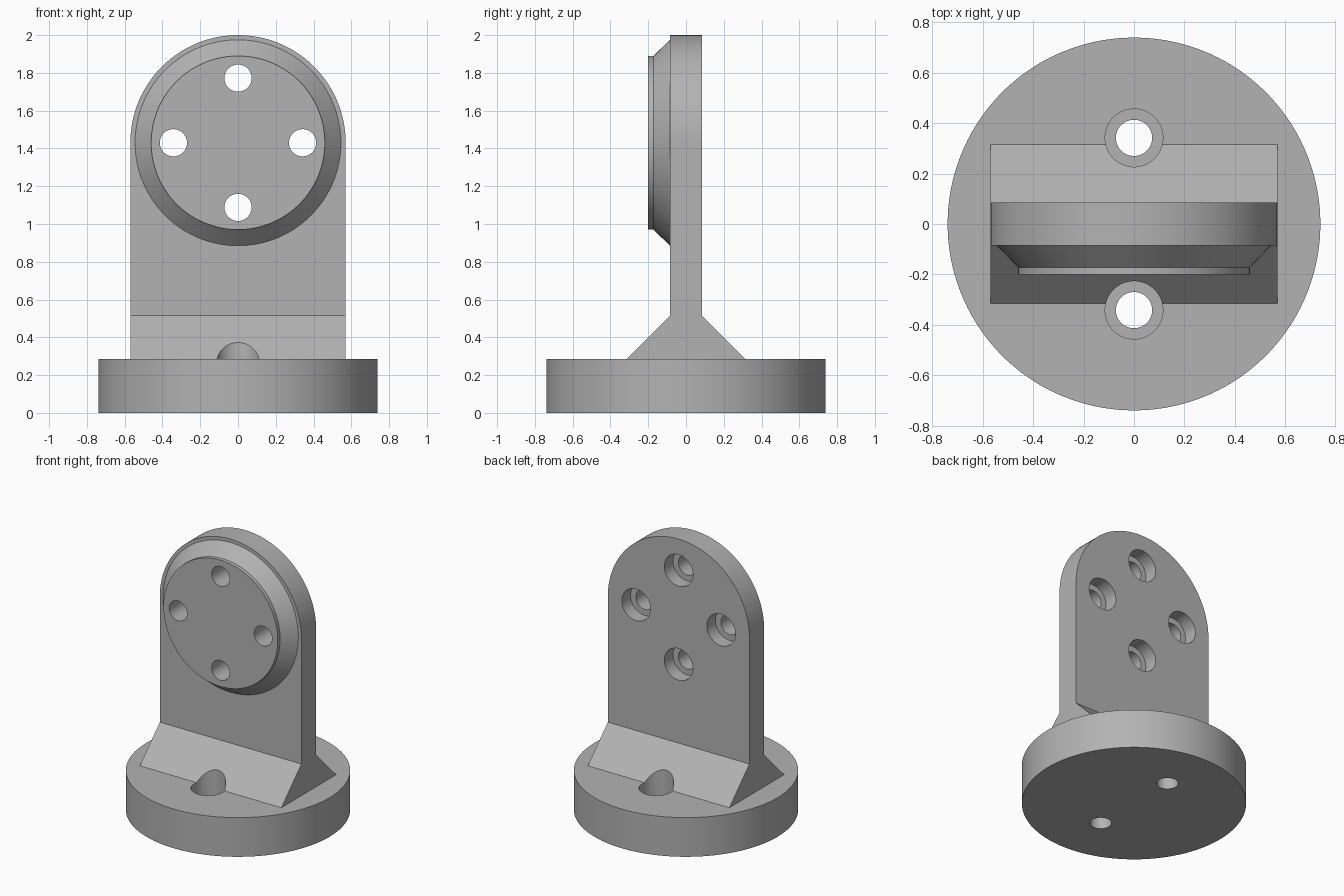
import bpy, bmesh, math

cube = bpy.data.objects.get("Cube")
if cube:
    bpy.data.objects.remove(cube, do_unlink=True)

HUB_Z = 1.43        # centre of the round plate top
BASE_TOP = 0.285
HALF_W = 0.57
HALF_T = 0.085      # half thickness of the plate
ROOT_Z = 0.515      # where the plate starts to flare
BOLT_R, HEAD_R, BOLT_RING = 0.072, 0.115, 0.342

grey = bpy.data.materials.new("mid_grey")
grey.use_nodes = True
grey.diffuse_color = (0.45, 0.45, 0.45, 1)
grey.node_tree.nodes["Principled BSDF"].inputs["Base Color"].default_value = (0.45, 0.45, 0.45, 1)


def loft(rings):
    """Closed solid through rings of equal length."""
    bm = bmesh.new()
    rows = [[bm.verts.new(p) for p in ring] for ring in rings]
    n = len(rows[0])
    for a, b in zip(rows, rows[1:]):
        for i in range(n):
            j = (i + 1) % n
            bm.faces.new((a[i], a[j], b[j], b[i]))
    bm.faces.new(rows[0][::-1])
    bm.faces.new(rows[-1])
    return bm


def finish(name, bm):
    bmesh.ops.recalc_face_normals(bm, faces=bm.faces)
    mesh = bpy.data.meshes.new(name)
    bm.to_mesh(mesh)
    bm.free()
    mesh.materials.append(grey)
    obj = bpy.data.objects.new(name, mesh)
    bpy.context.collection.objects.link(obj)
    return obj


def turned(name, axis, centre, profile, segments):
    """Round part along y or z; profile is (position, radius) pairs."""
    rings = []
    for t, r in profile:
        ring = []
        for i in range(segments):
            a = 2 * math.pi * (i + 0.5) / segments
            u, v = centre[0] + r * math.cos(a), centre[1] + r * math.sin(a)
            ring.append((u, t, v) if axis == "y" else (u, v, t))
        rings.append(ring)
    return finish(name, loft(rings))


def bolt_cutter(axis, centre, start, step, end):
    """Narrow hole from start to step, wide pocket from step to end."""
    return turned("bolt_cutter", axis, centre,
                  [(start, BOLT_R), (step, BOLT_R), (step, HEAD_R), (end, HEAD_R)], 48)


def cut(parts, cutter):
    for part in parts:
        mod = part.modifiers.new("bolt", "BOOLEAN")
        mod.operation, mod.solver, mod.object = "DIFFERENCE", "EXACT", cutter
        bpy.context.view_layer.objects.active = part
        bpy.ops.object.modifier_apply(modifier=mod.name)
    bpy.data.objects.remove(cutter, do_unlink=True)


# Round foot
foot = turned("round_foot", "z", (0, 0), [(0, 0.74), (BASE_TOP, 0.74)], 128)

# Upright plate with a rounded top
outline = [(-HALF_W, ROOT_Z), (HALF_W, ROOT_Z)]
outline += [(HALF_W * math.cos(math.pi * i / 64), HUB_Z + HALF_W * math.sin(math.pi * i / 64))
            for i in range(65)]
bm = loft([[(x, y, z) for x, z in outline] for y in (-HALF_T, HALF_T)])

# Flare its lower end at 45 degrees down into the foot
bottom = min(bm.faces, key=lambda f: f.calc_center_median().z)
flare = ROOT_Z - 0.2
new = bmesh.ops.extrude_face_region(bm, geom=[bottom])["geom"]
for v in new:
    if isinstance(v, bmesh.types.BMVert):
        v.co.z -= flare
        v.co.y += math.copysign(flare, v.co.y)
if bottom.is_valid:
    bm.faces.remove(bottom)
plate = finish("upright_plate", bm)

# Chamfered round boss, seated in the front of the plate
boss = turned("front_boss", "y", (0, HUB_Z),
              [(-0.05, 0.545), (-HALF_T, 0.545), (-0.173, 0.46), (-0.2, 0.46)], 96)

# Bolt holes through boss and plate, with wider pockets at the back
for dx, dz in ((1, 0), (-1, 0), (0, 1), (0, -1)):
    centre = (dx * BOLT_RING, HUB_Z + dz * BOLT_RING)
    cut((plate, boss), bolt_cutter("y", centre, -0.4, -0.015, 0.4))

# Bolt holes through the foot, with pockets that bite into the flare
for y in (-BOLT_RING, BOLT_RING):
    cut((foot, plate), bolt_cutter("z", (0, y), -0.1, 0.165, 0.6))

# Smooth round walls, crisp edges
bpy.ops.object.select_all(action="DESELECT")
for part in (foot, plate, boss):
    part.select_set(True)
bpy.context.view_layer.objects.active = plate
bpy.ops.object.shade_smooth_by_angle(angle=math.radians(25))
